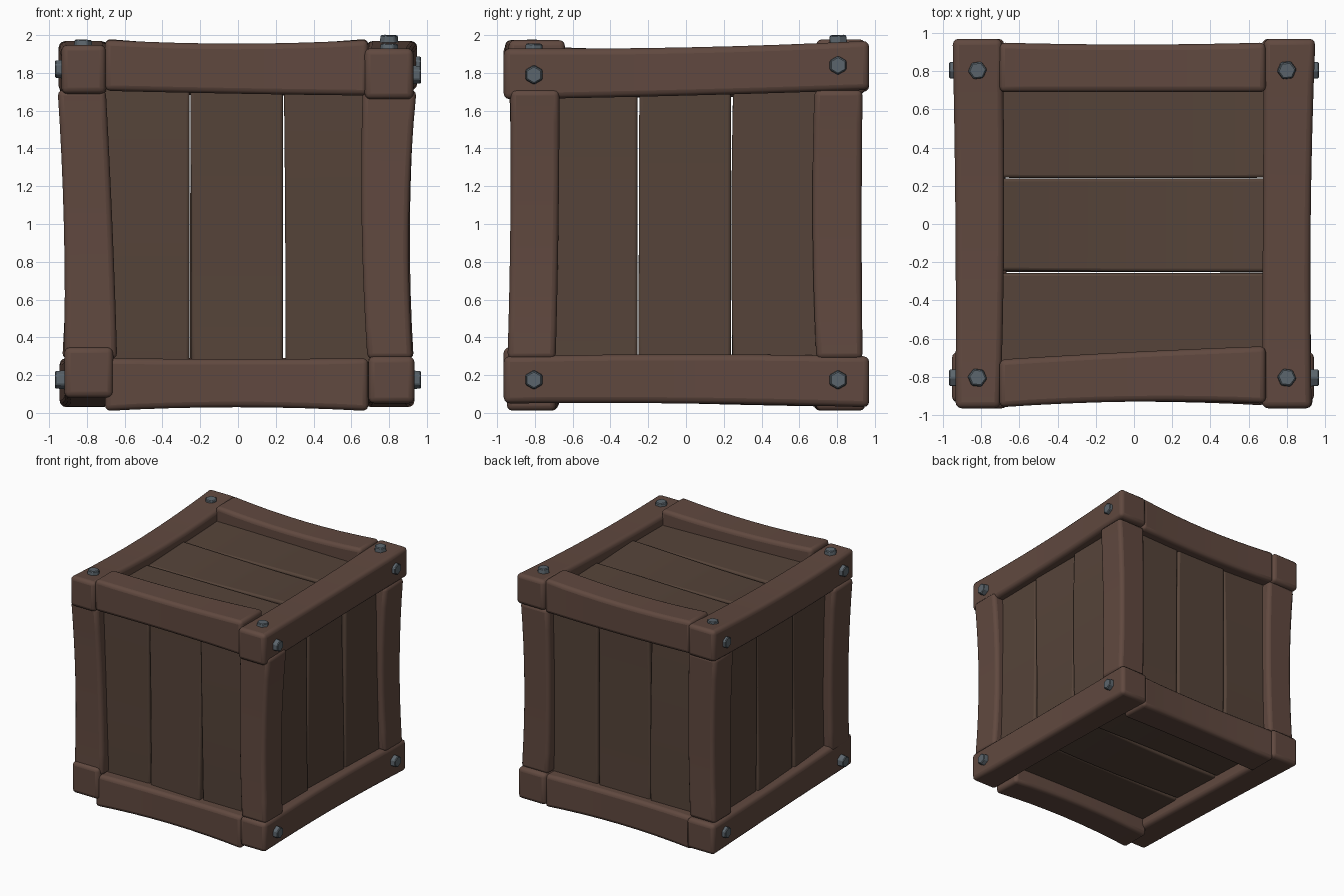
import bpy, bmesh, math, random
from mathutils import Vector, Matrix

if "Cube" in bpy.data.objects:
    bpy.data.objects.remove(bpy.data.objects["Cube"])

random.seed(4)


def material(name, rgb):
    m = bpy.data.materials.new(name)
    m.diffuse_color = (*rgb, 1)
    m.use_nodes = True
    m.node_tree.nodes["Principled BSDF"].inputs["Base Color"].default_value = m.diffuse_color
    return m


FRAME = material("frame_wood", (0.118, 0.066, 0.050))
PLANK = material("plank_wood", (0.092, 0.057, 0.041))
METAL = material("bolt_metal", (0.105, 0.130, 0.150))


def finish(name, bm, mat, bevel, segments):
    bmesh.ops.recalc_face_normals(bm, faces=bm.faces[:])
    me = bpy.data.meshes.new(name)
    bm.to_mesh(me)
    bm.free()
    me.materials.append(mat)
    ob = bpy.data.objects.new(name, me)
    bpy.context.collection.objects.link(ob)
    mod = ob.modifiers.new("worn_edges", "BEVEL")
    mod.width, mod.segments = bevel, segments
    mod.limit_method, mod.angle_limit = "ANGLE", math.radians(35)
    return ob


def smooth(ob):
    bpy.ops.object.select_all(action="DESELECT")
    ob.select_set(True)
    bpy.context.view_layer.objects.active = ob
    bpy.ops.object.shade_smooth_by_angle(angle=math.radians(40))


def timber(name, axes, span, rects, mat, bevel, rings=9, tilt=0.0):
    """Bent board: rects (u0, u1, v0, v1) at start, middle and end; axes = order of t, u, v."""
    bm = bmesh.new()
    idx = ["xyz".index(a) for a in axes]
    loops = []
    for i in range(rings):
        f = i / (rings - 1)
        w = ((1 - f) * (1 - 2 * f), 4 * f * (1 - f), f * (2 * f - 1))
        u0, u1, v0, v1 = (sum(w[k] * rects[k][j] for k in range(3)) for j in range(4))
        t = span[0] + f * (span[1] - span[0])
        k = tilt * math.cos(math.pi * f)
        loop = []
        for u, v in ((u0, v0 - k), (u1, v0 + k), (u1, v1 + k), (u0, v1 - k)):
            co = [0, 0, 0]
            for a, val in zip(idx, (t, u, v)):
                co[a] = val
            loop.append(bm.verts.new(co))
        loops.append(loop)
    for a, b in zip(loops, loops[1:]):
        for j in range(4):
            bm.faces.new((a[j], a[(j + 1) % 4], b[(j + 1) % 4], b[j]))
    bm.faces.new(loops[0])
    bm.faces.new(loops[-1])
    smooth(finish(name, bm, mat, bevel, 3))


# Long rails running front to back (carry the bolts)
rails = {
    "top_right_rail": [(.67, .93, 1.66, 1.93), (.675, .925, 1.68, 1.935), (.68, .95, 1.71, 1.97)],
    "top_left_rail": [(-.935, -.70, 1.69, 1.95), (-.935, -.68, 1.67, 1.925), (-.95, -.69, 1.70, 1.97)],
    "bottom_right_rail": [(.69, .935, .05, .30), (.68, .92, .05, .31), (.67, .935, .03, .30)],
    "bottom_left_rail": [(-.92, -.66, .08, .35), (-.92, -.67, .05, .30), (-.945, -.68, .03, .29)],
}
for name, rects in rails.items():
    timber(name, "yxz", (-.965, .97), rects, FRAME, .032)

# Cross rails fitted between them, front and back
cross = {
    "top_front_cross_rail": [(-.96, -.71, 1.705, 1.975), (-.93, -.67, 1.69, 1.955), (-.94, -.64, 1.68, 1.975)],
    "top_back_cross_rail": [(.69, .95, 1.70, 1.98), (.69, .94, 1.68, 1.95), (.69, .95, 1.69, 1.98)],
    "bottom_front_cross_rail": [(-.95, -.68, .01, .29), (-.93, -.67, .03, .285), (-.95, -.69, .01, .29)],
    "bottom_back_cross_rail": [(.68, .95, .01, .29), (.67, .93, .03, .29), (.69, .95, .01, .29)],
}
for name, rects in cross.items():
    timber(name, "xyz", (-.705, .69), rects, FRAME, .03)

# Corner posts
posts = {
    "front_left_post": [(-.92, -.64, -.94, -.68), (-.922, -.665, -.925, -.67), (-.955, -.70, -.935, -.67)],
    "front_right_post": [(.685, .925, -.945, -.69), (.655, .905, -.93, -.675), (.66, .945, -.93, -.67)],
    "back_left_post": [(-.93, -.68, .69, .935), (-.91, -.66, .67, .93), (-.94, -.67, .68, .935)],
    "back_right_post": [(.67, .93, .69, .935), (.66, .91, .67, .93), (.67, .94, .68, .935)],
}
for name, rects in posts.items():
    timber(name, "zxy", (.285, 1.71), rects, FRAME, .03)

# Three planks on each side, recessed behind the frame
sides = {
    "front": ("zxy", 0, -1), "back": ("zxy", 0, 1),
    "left": ("zyx", 0, -1), "right": ("zyx", 0, 1),
    "bottom": ("xyz", 1, -1), "top": ("xyz", 1, 1),
}
for side, (axes, mid, sign) in sides.items():
    span = (.22, 1.78) if axes[0] == "z" else (-.78, .78)
    seams = [-.78, -.255, .24, .78]
    for n in range(3):
        rects = []
        for k in range(3):
            r = random.uniform(-.01, .01)
            out, inn = mid + sign * (.852 + r), mid + sign * (.77 + r)
            g = random.uniform(0, .012)
            rects.append((seams[n] + g, seams[n + 1] - .002, min(out, inn), max(out, inn)))
        timber(f"{side}_plank_{n + 1}", axes, span, rects, PLANK, .016,
               tilt=random.uniform(-.012, .012))


# Six-sided bolt heads on the rails
def bolt(name, pos, direction):
    bm = bmesh.new()
    bmesh.ops.create_cone(bm, cap_ends=True, segments=6, radius1=.054, radius2=.048, depth=.06)
    rot = Vector(direction).to_track_quat("Z", "Y").to_matrix().to_4x4()
    bmesh.ops.transform(bm, matrix=Matrix.Translation(pos) @ rot, verts=bm.verts[:])
    finish(name, bm, METAL, .006, 1)


for sx, xn in ((-1, "left"), (1, "right")):
    for sy, yn in ((-1, "front"), (1, "back")):
        high = {(1, 1): 1.97, (1, -1): 1.925, (-1, 1): 1.945, (-1, -1): 1.945}[(sx, sy)]
        bolt(f"top_{xn}_{yn}_bolt", (.81 * sx - .01, .805 * sy, high), (.03, -.04 * sy, 1))
        upper = {(1, 1): 1.84, (1, -1): 1.79}.get((sx, sy), 1.82)
        for z, zn in ((upper, "upper"), (.175, "lower")):
            bolt(f"{xn}_{yn}_{zn}_bolt", (.94 * sx, .805 * sy, z), (sx, 0, 0))
